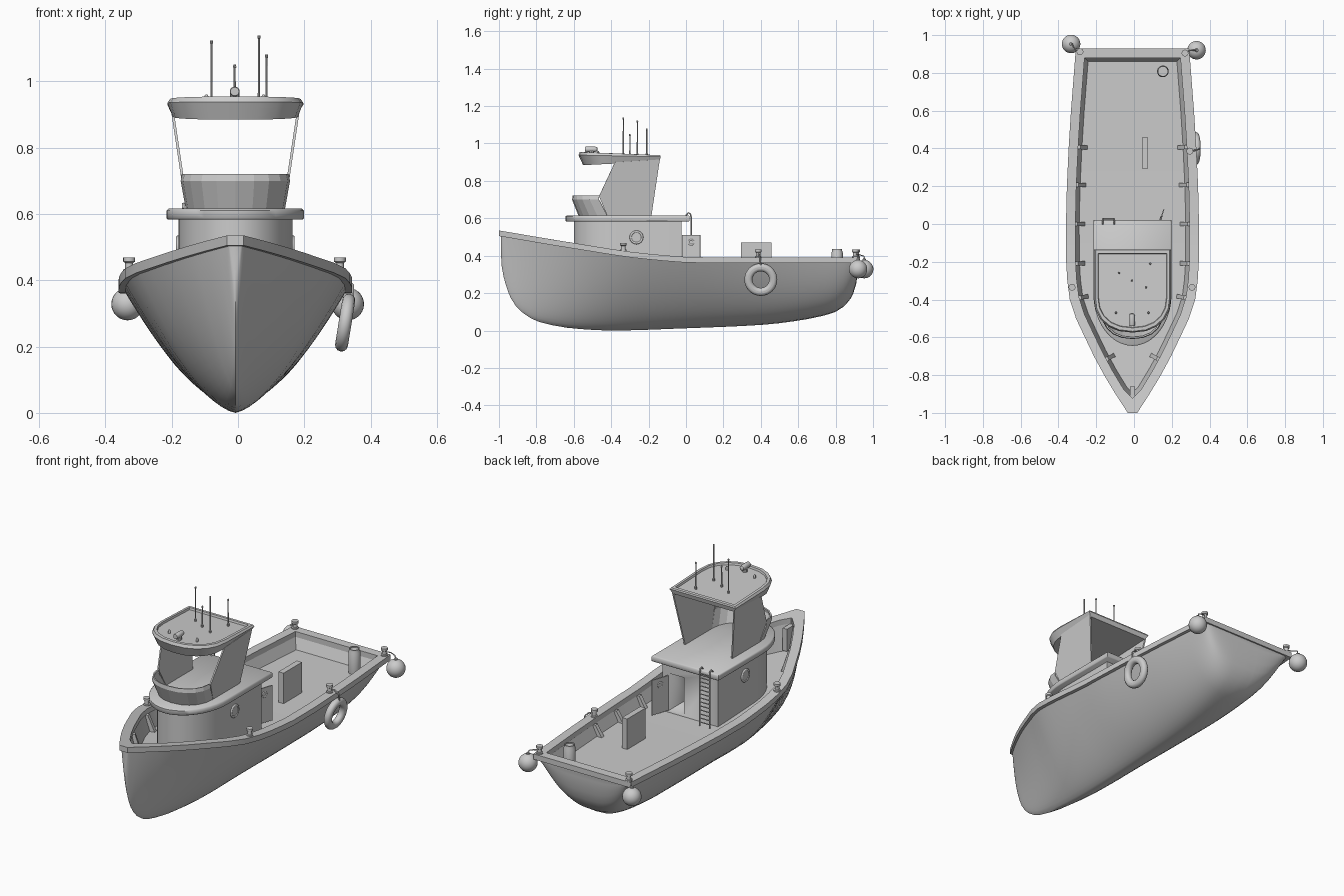
import bpy, bmesh, math
from mathutils import Vector, Matrix

if "Cube" in bpy.data.objects:
    bpy.data.objects.remove(bpy.data.objects["Cube"])

C = -0.008  # hull centreline


def curve(tab):
    """Smooth interpolation through a small (y, value) table."""
    n = len(tab)
    def slope(i):
        if i in (0, n - 1):
            a, b = (0, 1) if i == 0 else (n - 2, n - 1)
            return (tab[b][1] - tab[a][1]) / (tab[b][0] - tab[a][0])
        l = (tab[i][1] - tab[i-1][1]) / (tab[i][0] - tab[i-1][0])
        r = (tab[i+1][1] - tab[i][1]) / (tab[i+1][0] - tab[i][0])
        return 0 if l * r <= 0 else 2 * l * r / (l + r)
    def f(y):
        y = min(max(y, tab[0][0]), tab[-1][0])
        i = next(k for k in range(n - 1) if y <= tab[k+1][0])
        (a, p), (b, q) = tab[i], tab[i+1]
        h = b - a
        t = (y - a) / h
        return (p*(2*t**3 - 3*t*t + 1) + q*(3*t*t - 2*t**3)
                + h*slope(i)*(t**3 - 2*t*t + t) + h*slope(i+1)*(t**3 - t*t))
    return f


# hull lines: half width, sheer height, keel height, section fullness
width = curve([(-1, .025), (-.9, .09), (-.75, .178), (-.6, .252), (-.4, .332), (-.2, .351), (0, .352), (.4, .338), (.93, .3)])
sheer = curve([(-1, .535), (-.6, .468), (-.2, .41), (.1, .39), (.93, .39)])
keel = curve([(-.99, .42), (-.985, .34), (-.965, .25), (-.935, .17), (-.88, .1), (-.785, .046), (-.6, .011),
              (-.4, 0), (0, .012), (.4, .03), (.6, .053), (.8, .1), (.88, .17), (.91, .25), (.922, .33)])
full = curve([(-1, .75), (-.6, .65), (-.2, .66), (.3, .56), (.6, .45), (.93, .33)])
deck_z = lambda y: .3 + .4 * (sheer(y) - .39)


def finish(name, bm, angle=35, solid=0):
    bmesh.ops.remove_doubles(bm, verts=bm.verts, dist=1e-5)
    bmesh.ops.recalc_face_normals(bm, faces=bm.faces)
    me = bpy.data.meshes.new(name)
    bm.to_mesh(me)
    bm.free()
    if not solid:
        me.shade_smooth()
        me.set_sharp_from_angle(angle=math.radians(angle))
    ob = bpy.data.objects.new(name, me)
    bpy.context.collection.objects.link(ob)
    if solid:
        m = ob.modifiers.new("thickness", 'SOLIDIFY')
        m.thickness, m.offset = solid, 0
    return ob


def skin(bm, rings, wrap=True, caps=True, loop=False):
    rows = [[bm.verts.new(p) for p in r] for r in rings]
    n = len(rows[0])
    for a, b in zip(rows, rows[1:] + (rows[:1] if loop else [])):
        for i in range(n if wrap else n - 1):
            j = (i + 1) % n
            bm.faces.new((a[i], a[j], b[j], b[i]))
    if caps:
        bm.faces.new(rows[0])
        bm.faces.new(rows[-1])
    return rows


def loft(name, rings, wrap=True, caps=True, loop=False, **kw):
    bm = bmesh.new()
    skin(bm, rings, wrap, caps, loop)
    return finish(name, bm, **kw)


def lathe(name, pos, prof, n=16, rot=None):
    rings = []
    for r, z in prof:
        ring = [Vector((r*math.cos(k*math.tau/n), r*math.sin(k*math.tau/n), z)) for k in range(n)]
        rings.append([(rot @ v if rot else v) + Vector(pos) for v in ring])
    return loft(name, rings)


def box(name, lo, hi):
    xy = [(lo[0], lo[1]), (hi[0], lo[1]), (hi[0], hi[1]), (lo[0], hi[1])]
    return loft(name, [[(x, y, z) for x, y in xy] for z in (lo[2], hi[2])])


def tube(name, pts, r):
    cu = bpy.data.curves.new(name, 'CURVE')
    cu.dimensions, cu.bevel_depth, cu.bevel_resolution, cu.use_fill_caps = '3D', r, 2, True
    s = cu.splines.new('POLY')
    s.points.add(len(pts) - 1)
    for p, q in zip(s.points, pts):
        p.co = (*q, 1)
    bpy.context.collection.objects.link(bpy.data.objects.new(name, cu))


def torus(name, pos, R, r, rot, n=32):
    bpy.ops.mesh.primitive_torus_add(major_radius=R, minor_radius=r, major_segments=n, minor_segments=12,
                                     location=pos, rotation=rot)
    bpy.context.object.name = name
    bpy.context.object.data.shade_smooth()


# hull shell
ys = [-.99, -.985, -.975, -.965, -.95, -.935, -.91, -.88, -.83] + [-.785 + i*.0755 for i in range(21)]
ys += [.76, .8, .84, .86, .88, .895, .91, .922]
rings = []
for y in ys:
    b, k, top = width(y) - .012, keel(y), sheer(y) - .015
    half = [(b * (j/14)**(1.6*full(y)), y, k + (top - k) * (j/14)**1.6) for j in range(15)]
    rings.append([(C - x, y, z) for x, y, z in half[:0:-1]] + [(C + x, y, z) for x, y, z in half])
loft("hull", rings, wrap=False, angle=50)

# rail, bulwark and deck follow the plan outline
oy = [-1, -.9, -.8, -.7, -.6, -.5, -.4, -.3, -.2, -.1, 0, .2, .4, .6, .8, .93]


def outline(d, zf):
    """Plan outline moved inwards by d, height from zf(y)."""
    P = [Vector((width(y), y)) for y in oy]
    Q = [Vector((-P[0].x, P[0].y))] + P + [Vector((-P[-1].x, P[-1].y))]
    half = []
    for i in range(1, len(Q) - 1):
        t1, t2 = (Q[i] - Q[i-1]).normalized(), (Q[i+1] - Q[i]).normalized()
        n1, n2 = Vector((-t1.y, t1.x)), Vector((-t2.y, t2.x))
        p = Q[i] + (n1 + n2) * d / (1 + n1.dot(n2))
        y = max(p.y, -1 + 1.6*d)
        half.append((max(p.x, .003), y, zf(y)))
    return [(C + x, y, z) for x, y, z in half] + [(C - x, y, z) for x, y, z in half[::-1]]


low = lambda y: sheer(y) - .03
loft("rail", [outline(0, low), outline(0, sheer), outline(.05, sheer), outline(.05, low)],
     caps=False, loop=True, angle=25)
bm = bmesh.new()
rows = skin(bm, [outline(.045, low), outline(.07, deck_z)], caps=False)
d, n = rows[1], len(rows[1])
for i in range(n // 2 - 1):
    bm.faces.new((d[i], d[i+1], d[n-2-i], d[n-1-i]))
finish("deck_and_bulwark", bm)

# bulwark brackets and stem post
for y in (.41, .21, 0, -.21, -.4, -.74):
    t = Vector((width(y + .03) - width(y - .03), .06, 0)).normalized()
    nrm = Vector((-t.y, t.x, 0))
    for s in (-1, 1):
        rings = []
        for k in (-.011, .011):
            pts = [Vector((width(y), y, 0)) + t*k + nrm*o + Vector((0, 0, z)) for o, z in
                   ((.044, low(y)), (.062, low(y)), (.1, deck_z(y)), (.074, deck_z(y)))]
            rings.append([(C + s*p.x, p.y, p.z) for p in pts])
        loft("bulwark_bracket", rings)
box("stem_post", (C - .013, -.93, .36), (C + .013, -.86, .485))


def dshape(half, yb, ym, yf, z, tilt=0, e=1, arc=20):
    """D-shaped plan: square back, rounded front (smaller e is squarer)."""
    pts = [(half, yb)]
    for i in range(arc + 1):
        c, s = math.cos(math.pi*i/arc), math.sin(math.pi*i/arc)
        pts.append((math.copysign(half*abs(c)**e, c), ym - (ym - yf)*max(s, 0)**e))
    return [(C + x, y, z + tilt*(y - yf)) for x, y in pts + [(-half, yb)]]


# cabin with doorway recess
cabin = loft("cabin", [dshape(.172, -.025, -.36, -.6, z) for z in (.295, .59)])
cut = box("door_cutter", (.03, -.2, .315), (.12, .1, .52))
cut.hide_render = cut.hide_viewport = True
m = cabin.modifiers.new("doorway", 'BOOLEAN')
m.object, m.operation, m.solver = cut, 'DIFFERENCE', 'EXACT'
loft("cabin_roof", [dshape(h, b, -.37, f, z) for h, b, f, z in
     ((.203, .016, -.641, .583), (.207, .02, -.645, .587), (.207, .02, -.645, .61), (.201, .013, -.637, .616))], angle=50)
for s in (-1, 1):
    torus("porthole", (C + s*.173, -.265, .498), .031, .006, (0, math.pi/2, 0), 24)
    lathe("porthole_glass", (C + s*.173, -.265, .498), [(.03, -.003), (.03, .003)], 20, Matrix.Rotation(math.pi/2, 3, 'Y'))

# open door with round window
a, b = Vector((.122, -.02, 0)), Vector((.155, .078, 0))
nd = Vector((.006, -.002, 0))
loft("open_door", [[p + Vector((0, 0, z)) for p in (a, b, b + nd, a + nd)] for z in (.315, .51)])
torus("door_window", (a + b)/2 + nd/2 + Vector((0, 0, .472)), .014, .005, (0, math.pi/2, math.atan2(-.033, .098)), 16)

# ladder on the back wall
for x in (-.165, -.105):
    tube("ladder_side", [(x, .028, .31), (x, .028, .605), (x, .024, .622), (x, .012, .63), (x, 0, .615)], .004)
for i in range(13):
    z = .33 + i*.0225
    tube("ladder_rung", [(-.165, .028, z), (-.105, .028, z)], .003)

# wheelhouse: front apron and raked side walls, open at window and back
loft("wheelhouse_apron", [dshape(h, y, y, f, z, e=.9, arc=10)[1:-1] for h, y, f, z in
     ((.145, -.42, -.57, .612), (.161, -.465, -.605, .7), (.156, -.465, -.602, .72))],
     wrap=False, caps=False, solid=.008)
for s in (-1, 1):
    bm = bmesh.new()
    bm.faces.new([bm.verts.new((C + s*(.145 + (z - .612)*.15), y, z)) for y, z in
                  ((-.185, .612), (-.14, .915), (-.38, .9), (-.465, .718), (-.42, .612))])
    finish("wheelhouse_side", bm, solid=.008)
loft("wheelhouse_roof", [dshape(h, yb, -.385, yf, z, t, .88, 10) for h, yb, yf, z, t in
     ((.188, -.142, -.55, .884, .05), (.205, -.135, -.575, .938, -.02), (.197, -.138, -.568, .954, -.04),
      (.183, -.155, -.55, .954, -.04), (.18, -.158, -.547, .943, -.04))], angle=20)

# antennas, roof lights, searchlight
for x, y, top in ((-.08, -.26, 1.123), (-.01, -.3, 1.05), (.063, -.335, 1.138), (.086, -.21, 1.08)):
    lathe("antenna", (x, y, 0), [(.006, .925), (.006, .945), (.0035, .947), (.003, top - .01),
                                 (.005, top - .008), (.004, top)], 8)
for x in (-.095, .077):
    lathe("roof_light", (x, -.47, 0), [(.006, .93), (.006, .955), (.003, .96)], 10)
lathe("searchlight_stand", (-.01, -.505, 0), [(.014, .93), (.014, .965)], 10)
lathe("searchlight", (-.01, -.507, .969), [(.005, -.035), (.012, -.031), (.015, -.018), (.015, .026), (.013, .032)],
      14, Matrix.Rotation(math.pi/2, 3, 'X'))

# bollards
for x, y in ((-.286, .912), (.27, .905), (.296, .386), (.307, -.335), (-.328, -.335)):
    lathe("bollard", (x, y, sheer(y)), [(.018, -.004), (.018, .006), (.012, .008), (.012, .026), (.018, .03), (.018, .042)])

# ball fenders on ropes
for x, y, bx in ((-.333, .953, -.286), (.331, .92, .27)):
    bpy.ops.mesh.primitive_uv_sphere_add(segments=24, ring_count=14, radius=.049, location=(x, y, .328))
    bpy.context.object.name = "ball_fender"
    bpy.context.object.data.shade_smooth()
    lathe("fender_eye", (x, y, .372), [(.01, 0), (.008, .012)], 10)
    tube("fender_rope", [(bx, .908, .41), ((bx*.5 + x*.5), .92, .407), (x*.9 + bx*.1, y, .397), (x, y, .375)], .003)

# tyre fender hung on the side
for part, R, r in (("tyre_fender", .0685, .0195), ("tyre_rim", .064, .0195)):
    torus(part, (.323, .4, .272), R, r, (0, math.pi/2 + .16, 0), 40)
tube("tyre_rope", [(.296, .386, .412), (.325, .39, .405), (.346, .397, .385), (.347, .4, .34), (.335, .4, .325)], .004)

# deck gear
box("deck_box", (.043, .295, .295), (.075, .457, .47))
lathe("deck_drum", (.153, .808, 0), [(.029, .295), (.031, .31), (.031, .415), (.027, .425), (.027, .435),
                                     (.022, .435), (.022, .428)], 20)
